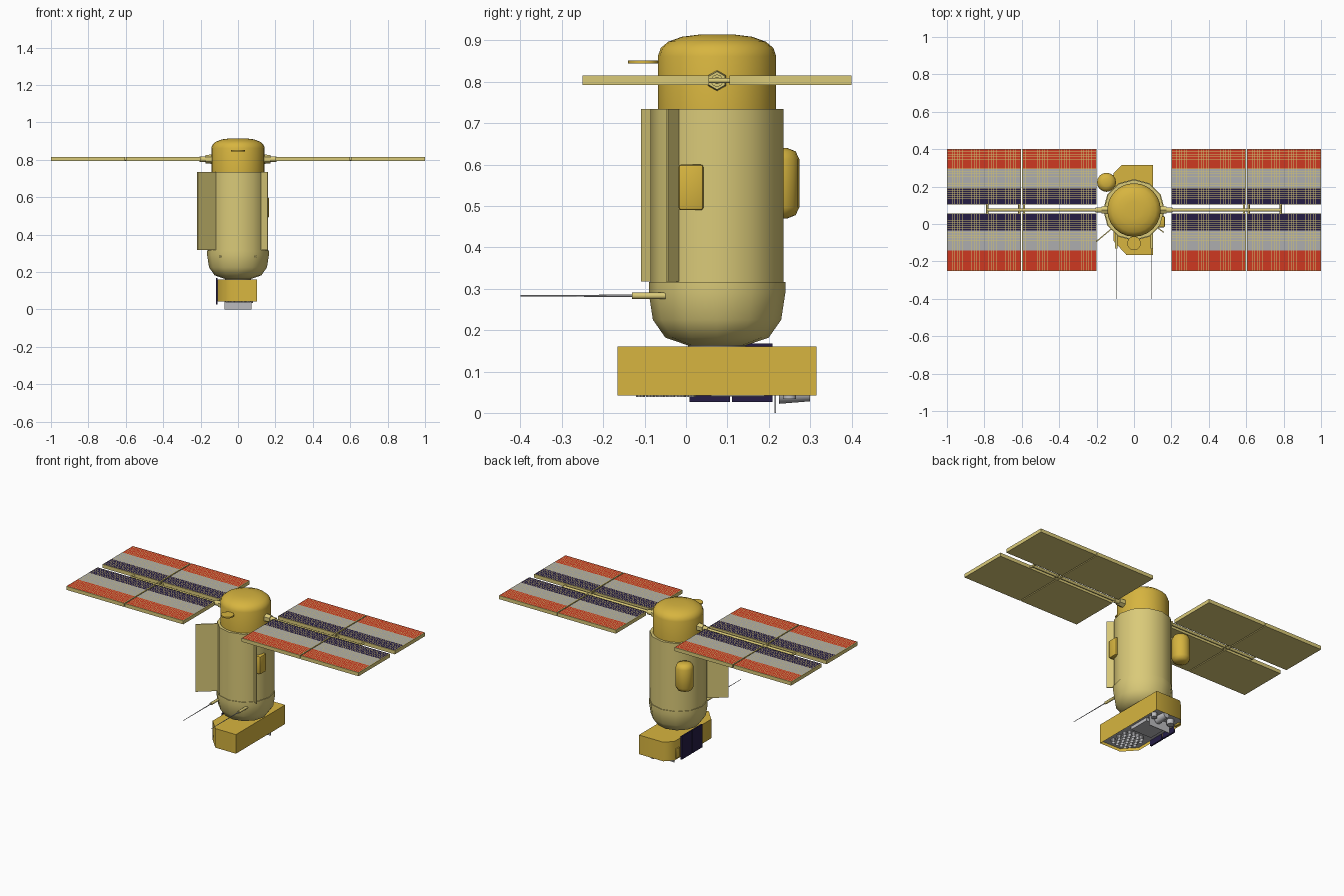
import bpy, bmesh, math
from mathutils import Vector

if "Cube" in bpy.data.objects:
    bpy.data.objects.remove(bpy.data.objects["Cube"])

CY = 0.075  # body axis offset in y


def mat(name, c):
    m = bpy.data.materials.new(name)
    m.diffuse_color = (*c, 1)
    m.use_nodes = True
    m.node_tree.nodes["Principled BSDF"].inputs["Base Color"].default_value = m.diffuse_color
    return m


CREAM = mat("cream", (0.70, 0.59, 0.19))
GOLD = mat("gold", (0.68, 0.46, 0.05))
GREY = mat("grey", (0.5, 0.5, 0.52))
RED = mat("red", (0.62, 0.04, 0.015))
SILVER = mat("silver", (0.42, 0.42, 0.43))
NAVY = mat("navy", (0.018, 0.012, 0.06))


def finish(bm, name, *mats, smooth=None, recalc=True):
    if recalc:
        bmesh.ops.recalc_face_normals(bm, faces=bm.faces)
    me = bpy.data.meshes.new(name)
    bm.to_mesh(me)
    bm.free()
    for m in mats:
        me.materials.append(m)
    ob = bpy.data.objects.new(name, me)
    bpy.context.collection.objects.link(ob)
    if smooth:
        bpy.ops.object.select_all(action='DESELECT')
        ob.select_set(True)
        bpy.context.view_layer.objects.active = ob
        bpy.ops.object.shade_smooth_by_angle(angle=math.radians(smooth))
    return ob


def lathe(name, prof, m, x=0.0, y=CY, n=24, smooth=50):
    bm = bmesh.new()
    rings = [[bm.verts.new((x + r * math.cos(2 * math.pi * i / n),
                            y + r * math.sin(2 * math.pi * i / n), z))
              for i in range(n)] for r, z in prof]
    for a, b in zip(rings, rings[1:]):
        for i in range(n):
            bm.faces.new((a[i], a[(i + 1) % n], b[(i + 1) % n], b[i]))
    bm.faces.new(rings[0])
    bm.faces.new(rings[-1])
    return finish(bm, name, m, smooth=smooth)


def box(name, lo, hi, m, bevel=0.0):
    bm = bmesh.new()
    bmesh.ops.create_cube(bm, size=1)
    for v in bm.verts:
        v.co = [lo[i] + (v.co[i] + 0.5) * (hi[i] - lo[i]) for i in range(3)]
    if bevel:
        bmesh.ops.bevel(bm, geom=bm.edges[:], offset=bevel, segments=2,
                        affect='EDGES', profile=0.5)
    return finish(bm, name, m, smooth=40 if bevel else None)


def rod(name, p, q, r, m, n=10, r2=None):
    p, q = Vector(p), Vector(q)
    bm = bmesh.new()
    bmesh.ops.create_cone(bm, cap_ends=True, segments=n, radius1=r,
                          radius2=r if r2 is None else r2, depth=(q - p).length)
    rot = (q - p).to_track_quat('Z', 'Y')
    for v in bm.verts:
        v.co = rot @ v.co + (p + q) / 2
    return finish(bm, name, m, smooth=50)


# Main hull
lathe("body", [(0.161, 0.30), (0.161, 0.735)], CREAM, n=12)
lathe("lower_bowl", [(0.07, 0.163), (0.125, 0.182), (0.155, 0.225),
                     (0.165, 0.29), (0.165, 0.316)], CREAM, n=12)
lathe("top_cap", [(0.143, 0.73), (0.143, 0.862), (0.136, 0.882), (0.118, 0.897),
                  (0.085, 0.909), (0.045, 0.914)], GOLD)
lathe("top_cap_disc", [(0.037, 0.844), (0.037, 0.852)], GOLD, y=-0.103, n=12)
box("disc_arm", (-0.012, -0.09, 0.845), (0.012, -0.05, 0.851), GOLD)

# Radial side fins and pods
for name, ang, r1 in (("left_fin", 220, 0.282), ("right_fin", 323, 0.2)):
    d = Vector((math.cos(math.radians(ang)), math.sin(math.radians(ang)), 0))
    t = Vector((-d.y, d.x, 0)) * 0.003
    c = Vector((0, CY, 0))
    bm = bmesh.new()
    vs = [bm.verts.new(c + d * r + t * s + Vector((0, 0, 0.318)))
          for r, s in ((0.14, -1), (r1, -1), (r1, 1), (0.14, 1))]
    f = bm.faces.new(vs)
    ext = bmesh.ops.extrude_face_region(bm, geom=[f])
    for v in ext["geom"]:
        if isinstance(v, bmesh.types.BMVert):
            v.co.z = 0.735
    finish(bm, name, CREAM)
box("side_pod", (0.12, -0.018, 0.49), (0.165, 0.042, 0.60), GOLD, 0.006)
lathe("rear_tank", [(0.022, 0.47), (0.042, 0.478), (0.051, 0.497), (0.051, 0.613),
                    (0.042, 0.632), (0.022, 0.64)], GOLD, x=-0.147, y=0.223, n=16)

# Front antennas
for s in (-1, 1):
    rod("antenna_base", (s * 0.095, -0.05, 0.283), (s * 0.095, -0.13, 0.283), 0.008, CREAM)
    rod("antenna_whip", (s * 0.095, -0.12, 0.283), (s * 0.095, -0.4, 0.283), 0.003, GREY,
        n=6, r2=0.0015)

# Instrument base with recessed underside
bm = bmesh.new()
foot = [(-0.11, -0.09), (-0.04, -0.166), (0.102, -0.166), (0.102, 0.315),
        (-0.065, 0.315), (-0.11, 0.27)]
lo = [bm.verts.new((x, y, 0.042)) for x, y in foot]
hi = [bm.verts.new((x, y, 0.16)) for x, y in foot]
bottom = bm.faces.new(lo[::-1])
bm.faces.new(hi)
for i in range(6):
    j = (i + 1) % 6
    bm.faces.new((lo[i], lo[j], hi[j], hi[i]))
bmesh.ops.inset_region(bm, faces=[bottom], thickness=0.012)
ring = bmesh.ops.extrude_face_region(bm, geom=[bottom])
bmesh.ops.delete(bm, geom=[bottom], context='FACES_ONLY')
for g in ring["geom"]:
    if isinstance(g, bmesh.types.BMVert):
        g.co.z += 0.018
    if isinstance(g, bmesh.types.BMFace):
        g.material_index = 1
finish(bm, "instrument_base", GOLD, GREY, smooth=50)
lathe("neck", [(0.07, 0.155), (0.07, 0.17)], GREY, n=12)

# Underside tube cluster, hollow ends
for r in range(6):
    for c in range(5 - r % 2):
        x = -0.056 + c * 0.028 + (r % 2) * 0.014
        y = -0.11 + r * 0.0245
        if r == 0 and c == 0:
            continue
        lathe("base_tube", [(0.009, 0.055), (0.009, 0.045), (0.012, 0.038),
                            (0.012, 0.062)], GREY, x=x, y=y, n=10, smooth=35)

# Underside nozzle, baffle and instruments
rod("nozzle", (0.02, 0.225, 0.046), (0.02, 0.30, 0.046), 0.024, GREY, 14, r2=0.018)
rod("small_lens", (-0.05, 0.25, 0.065), (-0.05, 0.25, 0.03), 0.02, GREY, 14)
rod("small_lens", (0.065, 0.25, 0.065), (0.065, 0.25, 0.034), 0.016, GREY, 14)
box("baffle_plate", (-0.072, 0.214, 0.0), (0.072, 0.218, 0.062), GREY)
box("under_box", (-0.07, 0.06, 0.04), (0.07, 0.19, 0.062), GREY)
for y0, y1 in ((0.008, 0.106), (0.111, 0.209)):
    box("side_radiator", (-0.118, y0, 0.026), (-0.109, y1, 0.168), NAVY)
box("side_hatch", (-0.117, 0.222, 0.05), (-0.10, 0.262, 0.11), GOLD, 0.004)

# Solar wings: booms, frames and cells
cells = {k: bmesh.new() for k in ("red", "silver", "navy")}
NX, NY, ZT = 30, 8, 0.8165
for s in (-1, 1):
    rod("wing_collar", (s * 0.13, CY, 0.803), (s * 0.175, CY, 0.803), 0.026, CREAM, 6, r2=0.022)
    rod("wing_joint", (s * 0.17, CY, 0.803), (s * 0.205, CY, 0.803), 0.015, CREAM)
    rod("wing_boom", (s * 0.19, CY, 0.803), (s * 0.785, CY, 0.803), 0.0085, CREAM)
    for x in (0.588, 0.613, 0.785):
        rod("boom_cross", (s * x, 0.054, 0.803), (s * x, 0.106, 0.803), 0.006, CREAM, 8)
    for x0, x1 in ((0.2, 0.598), (0.604, 1.0)):
        for side in (-1, 1):
            y0, y1 = (0.105, 0.4) if side > 0 else (-0.25, 0.055)
            box("solar_frame", (min(s * x0, s * x1), y0, 0.793),
                (max(s * x0, s * x1), y1, 0.815), CREAM)
            inner, w = (y0, y1 - y0) if side > 0 else (y1, y1 - y0)
            bands = (("navy", 0.0, 0.29), ("silver", 0.29, 0.645), ("red", 0.645, 1.0))
            for col, a, b in bands:
                bm = cells[col]
                dx, dy = (x1 - x0 - 0.006) / NX, (b - a) * (w - 0.003) / NY
                for i in range(NX):
                    for j in range(NY):
                        xa = x0 + 0.003 + i * dx + dx * 0.06
                        xb = xa + dx * 0.88
                        ya = a * (w - 0.003) + 0.0015 + j * dy + dy * 0.06
                        yb = ya + dy * 0.88
                        xs = sorted((s * xa, s * xb))
                        ys = sorted((inner + side * ya, inner + side * yb))
                        bm.faces.new([bm.verts.new((px, py, ZT)) for px, py in (
                            (xs[0], ys[0]), (xs[1], ys[0]), (xs[1], ys[1]), (xs[0], ys[1]))])
for col, m in (("red", RED), ("silver", SILVER), ("navy", NAVY)):
    finish(cells[col], "solar_cells_" + col, m, recalc=False)
